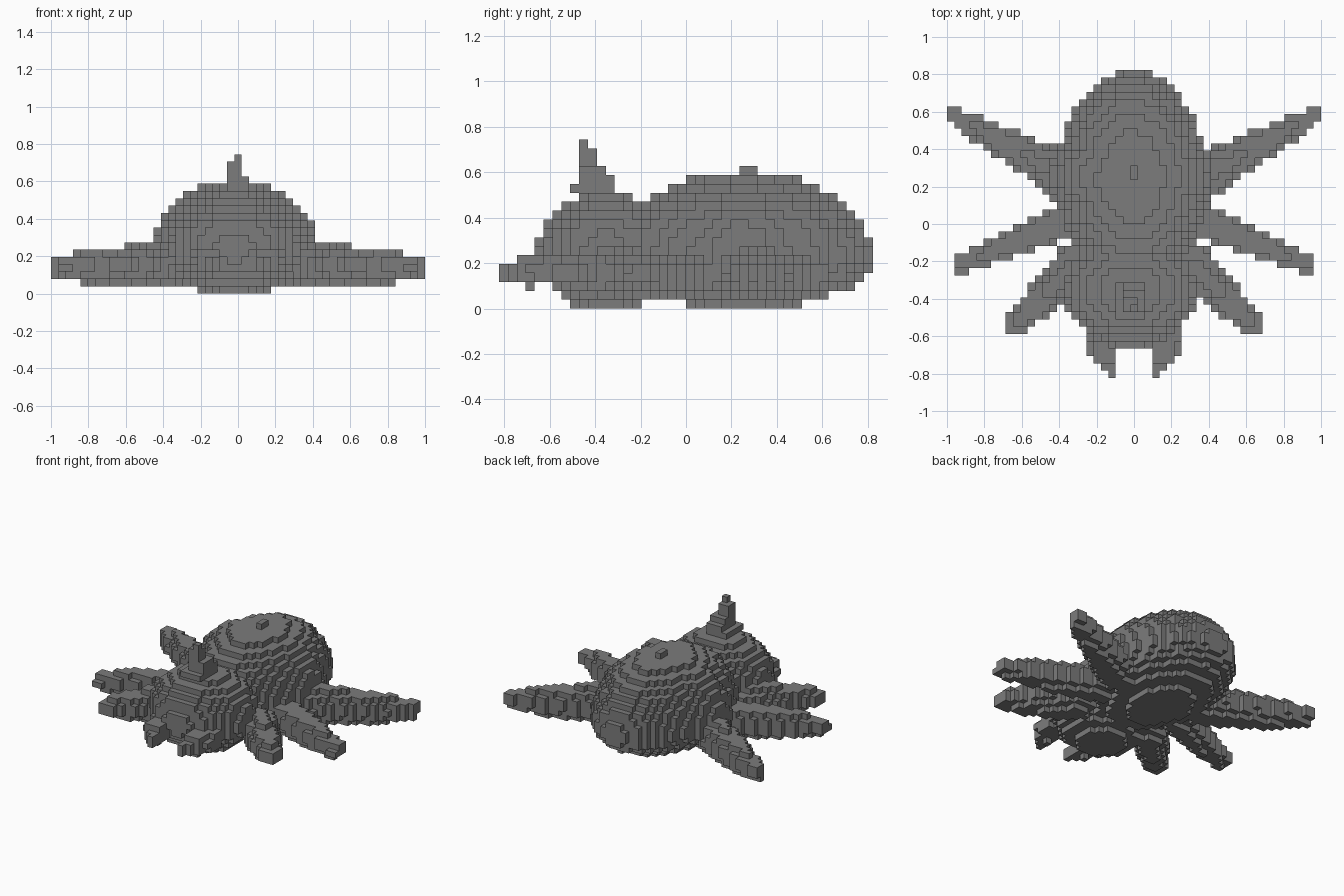
import bpy, bmesh, math
from mathutils import Vector

cube = bpy.data.objects.get("Cube")
if cube:
    bpy.data.objects.remove(cube)

V = 2 / 51                      # edge length of one block
NX, NY, NZ = 51, 42, 19         # block grid


def centre(c):
    return Vector(((c[0] - 25) * V, (c[1] - 20.5) * V, (c[2] + 0.5) * V))


GRID = [(i, j, k) for i in range(NX) for j in range(NY) for k in range(NZ)]
CENTRES = {c: centre(c) for c in GRID}


def fill(test):
    return {c for c, p in CENTRES.items() if test(p)}


def egg(mid, rx, ry, up, down):
    """Ellipsoid with different upper and lower heights."""
    def test(p):
        d = p - Vector(mid)
        rz = up if d.z > 0 else down
        return (d.x / rx) ** 2 + (d.y / ry) ** 2 + (d.z / rz) ** 2 <= 1
    return fill(test)


def limb(a, b, wide, tall):
    """Limb from a to b; wide and tall are (root, tip) radii, height drops near the tip."""
    a, b = Vector(a), Vector(b)
    axis = b - a

    def test(p):
        t = max(0, min(1, (p - a).dot(axis) / axis.length_squared))
        d = p - (a + axis * t)
        w = wide[0] + (wide[1] - wide[0]) * t
        h = tall[0] + (tall[1] - tall[0]) * t ** 3
        return (d.x ** 2 + d.y ** 2) / w ** 2 + (d.z / h) ** 2 <= 1
    return fill(test)


def block(x0, x1, y0, y1, z0, z1):
    return {(i, j, k) for i in range(x0, x1) for j in range(y0, y1) for k in range(z0, z1)}


# Body
parts = {
    # Long egg with a broader middle and a small nub on top
    "abdomen": (egg((-0.01, 0.25, 0.225), 0.395, 0.572, 0.38, 0.23)
                | egg((-0.015, 0.25, 0.225), 0.445, 0.34, 0.38, 0.23)
                | block(25, 26, 27, 29, 15, 16)),
    "head": egg((-0.02, -0.355, 0.25), 0.355, 0.306, 0.268, 0.265),
    # Stepped horn on the head
    "horn": (block(23, 27, 8, 13, 13, 14) | block(24, 27, 9, 13, 14, 15)
             | block(24, 27, 9, 12, 15, 16) | block(24, 26, 9, 11, 16, 18)
             | block(25, 26, 9, 10, 18, 19)),
}

# Legs and fangs, one set per side
for side, s in (("left", 1), ("right", -1)):
    parts["back_leg_" + side] = limb((s * 0.36, 0.25, 0.15), (s * 0.965, 0.58, 0.14), (0.125, 0.05), (0.115, 0.05))
    parts["middle_leg_" + side] = limb((s * 0.3, 0.045, 0.15), (s * 0.92, -0.21, 0.15), (0.105, 0.055), (0.105, 0.05))
    parts["front_leg_" + side] = limb((s * 0.3, -0.21, 0.15), (s * 0.635, -0.54, 0.165), (0.12, 0.065), (0.11, 0.05))
    parts["fang_" + side] = (limb((s * 0.18, -0.57, 0.18), (s * 0.17, -0.68, 0.17), (0.08, 0.07), (0.07, 0.075))
                             | limb((s * 0.16, -0.7, 0.17), (s * 0.12, -0.785, 0.16), (0.065, 0.04), (0.06, 0.045)))

# Each block belongs to a single part
solid = set()
for name in parts:
    parts[name] -= solid
    solid |= parts[name]

grey = bpy.data.materials.new("dark grey")
grey.use_nodes = True
colour = (0.2, 0.2, 0.2, 1)
grey.diffuse_color = colour
grey.node_tree.nodes["Principled BSDF"].inputs["Base Color"].default_value = colour


def build(name, cells):
    """Skin the blocks, keeping only faces that are open to the outside."""
    bm = bmesh.new()
    verts = {}

    def corner(q):
        if q not in verts:
            verts[q] = bm.verts.new(((q[0] - 25.5) * V, (q[1] - 21) * V, q[2] * V))
        return verts[q]

    for c in sorted(cells):
        for axis in range(3):
            for step in (0, 1):
                n = list(c)
                n[axis] += 2 * step - 1
                if tuple(n) in solid:
                    continue
                u, w = (axis + 1) % 3, (axis + 2) % 3
                ring = []
                for du, dw in ((0, 0), (1, 0), (1, 1), (0, 1)):
                    q = list(c)
                    q[axis] += step
                    q[u] += du
                    q[w] += dw
                    ring.append(corner(tuple(q)))
                bm.faces.new(ring if step else ring[::-1])
    bmesh.ops.dissolve_limit(bm, angle_limit=math.radians(1), verts=bm.verts, edges=bm.edges)
    mesh = bpy.data.meshes.new(name)
    bm.to_mesh(mesh)
    bm.free()
    mesh.materials.append(grey)
    bpy.context.collection.objects.link(bpy.data.objects.new(name, mesh))


for name, cells in parts.items():
    build(name, cells)
